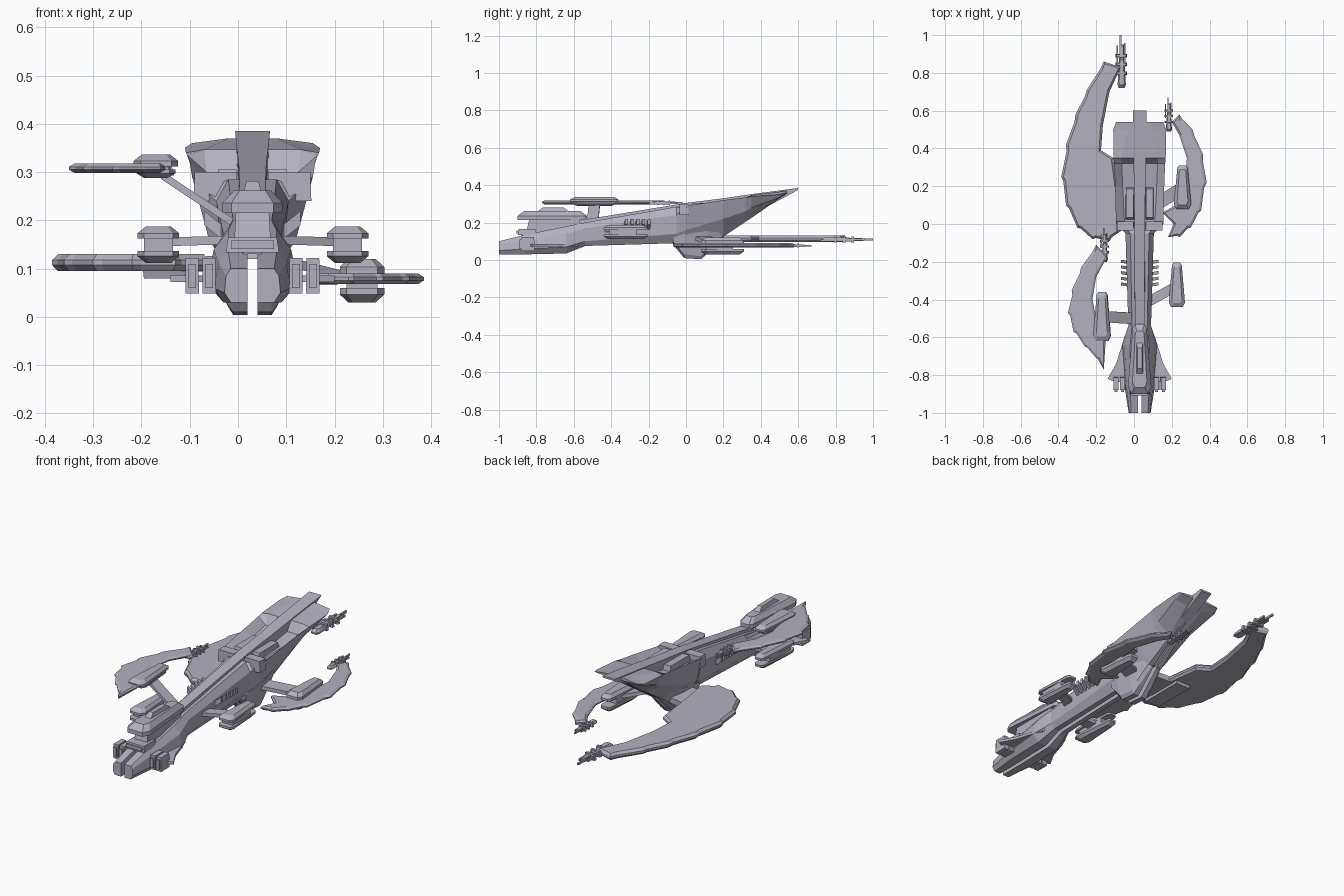
import bpy, bmesh
from mathutils import Vector

cube = bpy.data.objects.get("Cube")
if cube:
    bpy.data.objects.remove(cube, do_unlink=True)

MID = 0.03  # centre line of the hull

hull_grey = bpy.data.materials.new("lavender_grey")
hull_grey.use_nodes = True
GREY = (0.45, 0.44, 0.52, 1)
hull_grey.diffuse_color = GREY
hull_grey.node_tree.nodes["Principled BSDF"].inputs["Base Color"].default_value = GREY


def finish(name, bm):
    bmesh.ops.recalc_face_normals(bm, faces=bm.faces)
    mesh = bpy.data.meshes.new(name)
    bm.to_mesh(mesh)
    bm.free()
    mesh.materials.append(hull_grey)
    obj = bpy.data.objects.new(name, mesh)
    bpy.context.collection.objects.link(obj)
    return obj


def skin(name, rings):
    """Join rings of equal point count into a closed flat-shaded solid."""
    bm = bmesh.new()
    rows = [[bm.verts.new(p) for p in ring] for ring in rings]
    n = len(rows[0])
    for a, b in zip(rows, rows[1:]):
        for i in range(n):
            j = (i + 1) % n
            bm.faces.new((a[i], a[j], b[j], b[i]))
    bm.faces.new(rows[0])
    bm.faces.new(rows[-1])
    return finish(name, bm)


def half_loft(name, sections, gap=0.01):
    """Loft half sections along y, once for each side of the centre slot."""
    for side, label in ((1, "left"), (-1, "right")):
        rings = []
        for y, pts in sections:
            pts = [(gap, pts[0][1])] + list(pts) + [(gap, pts[-1][1])]
            rings.append([(MID + side * w, y, z) for w, z in pts])
        skin(f"{name}_{label}", rings)


def block(name, x, y, z, taper=1.0):
    """Box from (low, high) ranges; taper narrows its top."""
    cx, cy = sum(x) / 2, sum(y) / 2
    rings = []
    for height, k in ((z[0], 1), (z[1], taper)):
        rings.append([(cx + (u - cx) * k, cy + (v - cy) * k, height)
                      for u, v in ((x[0], y[0]), (x[1], y[0]), (x[1], y[1]), (x[0], y[1]))])
    return skin(name, rings)


def beam(name, start, end, width, height):
    """Straight strut between two points, its width measured along y."""
    rings = []
    for p in (start, end):
        rings.append([(p[0], p[1] + a * width / 2, p[2] + b * height / 2)
                      for a, b in ((-1, -1), (1, -1), (1, 1), (-1, 1))])
    return skin(name, rings)


def shell(name, x, y0, y1, z0, z1, half, flip=False):
    """Bevelled wedge shell, wide at the front and narrow at the back."""
    rings = []
    chamfer = [(z0, 1.0), (z0 + (z1 - z0) * 0.45, 1.0), (z1, 0.62)]
    if flip:
        chamfer = [(z0 + z1 - z, k) for z, k in chamfer]
    cy, length = (y0 + y1) / 2, (y1 - y0) / 2
    outline = [(-0.7, -1), (0.7, -1), (1, -0.8), (0.6, 0.9), (0.4, 1), (-0.4, 1), (-0.6, 0.9), (-1, -0.8)]
    for z, k in chamfer:
        rings.append([(x + u * half * k, cy + v * length * (0.5 + k / 2), z) for u, v in outline])
    return skin(name, rings)


def pod(name, x, y0, y1, z0, z1, half=0.043):
    """Engine pod: two shells around a narrower core."""
    third = (z1 - z0) / 3
    shell(name + "_lower_shell", x, y0, y1, z0, z0 + third, half, flip=True)
    block(name + "_core", (x - half * 0.7, x + half * 0.7), (y0 + 0.03, y1 - 0.06), (z0 + third, z1 - third))
    shell(name + "_upper_shell", x, y0, y1, z1 - third, z1, half)


def crescent(name, outer, inner, z0, z1):
    """Curved blade with a notched outer edge and bevelled rims."""
    centre = Vector(inner[len(inner) // 2])
    edge = []
    for a, b in zip(outer, outer[1:]):
        a, b = Vector(a), Vector(b)
        notch = a.lerp(b, 0.8)
        edge += [a, notch + (centre - notch).normalized() * 0.008]
    edge.append(Vector(outer[-1]))
    edge += [Vector(p) for p in inner]
    bm = bmesh.new()
    face = bm.faces.new([bm.verts.new((p.x, p.y, z0 * 0.65 + z1 * 0.35)) for p in edge])
    lift = bmesh.ops.extrude_face_region(bm, geom=[face])
    top = [g for g in lift["geom"] if isinstance(g, bmesh.types.BMFace)]
    for v in top[0].verts:
        v.co.z = z0 * 0.35 + z1 * 0.65
    bmesh.ops.recalc_face_normals(bm, faces=bm.faces)
    caps = [f for f in bm.faces if len(f.verts) > 4]
    bmesh.ops.inset_individual(bm, faces=caps, thickness=0.012)
    for f in caps:
        goal = z1 if f.calc_center_median().z > (z0 + z1) / 2 else z0
        for v in f.verts:
            v.co.z = goal
    bmesh.ops.triangulate(bm, faces=caps)
    return finish(name, bm)


def gun(name, x, y0, y1, z, size):
    """Blade-tip weapon: stepped body, crossed vanes and paired barrels."""
    span = y1 - y0
    shell(name + "_body", x, y0, y0 + span * 0.6, z - size * 0.5, z + size * 0.5, size)
    for i, t in enumerate((0.25, 0.42, 0.58)):
        y = y0 + span * t
        block(f"{name}_vane_{i}", (x - size * 1.5, x + size * 1.3), (y, y + span * 0.06),
              (z - size * 0.7, z + size * 0.7), 0.8)
    block(name + "_neck", (x - size * 0.5, x + size * 0.5), (y0 + span * 0.55, y0 + span * 0.82),
          (z - size * 0.4, z + size * 0.4), 0.8)
    for i, (offset, reach) in enumerate(((-0.3, 1.0), (0.7, 0.85), (-1.1, 0.8))):
        bx = x + offset * size
        block(f"{name}_barrel_{i}", (bx - size * 0.2, bx + size * 0.2),
              (y0 + span * 0.4, y0 + span * reach), (z - size * 0.25, z + size * 0.25))


# Main hull: prongs, head, waist and flaring stern
half_loft("hull", [
    (-1.0, [(.045, .03), (.058, .05), (.055, .085), (.045, .10)]),
    (-.86, [(.06, .03), (.08, .06), (.07, .11), (.05, .135)]),
    (-.64, [(.06, .035), (.095, .07), (.08, .14), (.05, .18)]),
    (-.54, [(.04, .075), (.06, .1), (.06, .17), (.04, .2)]),
    (-.05, [(.035, .09), (.065, .14), (.075, .24), (.05, .285)]),
    (0, [(.045, .09), (.09, .16), (.125, .29), (.08, .27)]),
    (.2, [(.04, .125), (.1, .22), (.13, .32), (.09, .28)]),
    (.32, [(.03, .205), (.1, .26), (.135, .335), (.095, .3)]),
    (.35, [(.03, .225), (.105, .28), (.138, .34), (.1, .347)]),
    (.5, [(.05, .33), (.12, .335), (.14, .35), (.06, .365)]),
    (.54, [(.05, .355), (.11, .357), (.125, .36), (.05, .37)]),
])

# Central spine
spine = []
for y, low, high, w_low, w_high in ((-.88, .13, .14, .02, .02), (-.55, .13, .215, .03, .025),
                                    (0, .13, .305, .03, .028), (.2, .135, .33, .03, .03),
                                    (.35, .24, .352, .03, .033), (.6, .375, .385, .03, .036)):
    spine.append([(MID - w_low, y, low), (MID + w_low, y, low),
                  (MID + w_high, y, high), (MID - w_high, y, high)])
skin("spine", spine)

# Keel under the middle
half_loft("keel", [
    (-.07, [(.035, .085), (.06, .1), (.06, .12)]),
    (-.01, [(.04, .01), (.055, .03), (.075, .14)]),
    (.08, [(.04, .004), (.05, .02), (.075, .15)]),
    (.12, [(.035, .04), (.05, .06), (.07, .16)]),
    (.2, [(.02, .12), (.04, .13), (.06, .18)]),
])

# Collar plates, deck boxes, ribs, head fins and nose launchers on both sides
for side, label in ((1, "left"), (-1, "right")):
    def span(a, b):
        return tuple(sorted((MID + side * a, MID + side * b)))
    block(f"collar_{label}", span(.03, .122), (-.035, .015), (.24, .3), 0.95)
    block(f"deck_box_{label}", span(.03, .075), (.02, .2), (.26, .305), 0.85)
    for i in range(5):
        y = -.325 + i * .03
        beam(f"rib_{label}_{i}", (MID + side * .05, y, .165), (MID + side * .1, y + .008, .205), .016, .03)
    fin = [(.07, -.58), (.1, -.66), (.125, -.74), (.17, -.82), (.12, -.84), (.06, -.82)]
    skin(f"head_fin_{label}", [[(MID + side * w, y, z) for w, y in fin] for z in (.072, .086)])
    for i, w in enumerate((.09, .125)):
        block(f"launcher_{label}_{i}", span(w - .014, w + .014), (-.88, -.81), (.048, .122), 0.95)
        block(f"launcher_muzzle_{label}_{i}", span(w - .008, w + .008), (-.89, -.88), (.06, .11))

# Command head on the bow
block("head_stalk", (MID - .04, MID + .04), (-.86, -.55), (.12, .225), 0.85)
shell("head_deck", MID, -.9, -.53, .215, .262, .062)
block("head_dome", (MID - .02, MID + .02), (-.8, -.62), (.255, .282), 0.6)
block("bow_slot", (MID - .055, MID + .055), (-.9, -.8), (.133, .165), 0.92)
block("bow_slot_lip", (MID - .045, MID + .045), (-.907, -.9), (.141, .158))

# Crescent blades
crescent("lower_right_blade",
         [(-.06, -.03), (-.13, -.09), (-.22, -.08), (-.3, -.02), (-.36, .1), (-.385, .25), (-.36, .42),
          (-.31, .58), (-.25, .71), (-.16, .86)],
         [(-.07, .83), (-.13, .7), (-.165, .52), (-.175, .39), (-.11, .35), (-.08, .12)], .095, .13)
crescent("upper_right_blade",
         [(-.16, -.77), (-.2, -.71), (-.26, -.65), (-.32, -.57), (-.35, -.47), (-.33, -.35),
          (-.28, -.23), (-.2, -.11)],
         [(-.14, -.17), (-.2, -.28), (-.22, -.4), (-.2, -.5), (-.15, -.62)], .298, .318)
crescent("left_blade",
         [(.18, -.07), (.24, -.07), (.3, -.02), (.355, .07), (.385, .22), (.365, .37), (.31, .5), (.24, .58)],
         [(.2, .54), (.24, .47), (.28, .35), (.27, .22), (.22, .1), (.15, .06), (.21, 0)], .068, .09)

# Weapons at the blade tips
gun("lower_right_gun", -.065, .72, 1.0, .11, .022)
gun("upper_right_gun", -.155, -.2, -.02, .305, .017)
gun("left_gun", .185, .49, .67, .077, .016)

# Engine pods and their struts
pod("left_pod", .227, -.44, -.205, .112, .187)
pod("right_pod", -.165, -.62, -.36, .112, .187)
pod("left_blade_pod", .257, .08, .31, .03, .12, .046)
shell("upper_blade_pod", -.17, -.62, -.36, .312, .337, .046)
shell("upper_blade_pod_base", -.17, -.6, -.38, .288, .305, .04, flip=True)
beam("left_pod_strut", (.06, -.42, .16), (.225, -.33, .155), .06, .018)
beam("right_pod_strut", (0, -.5, .16), (-.165, -.49, .155), .06, .018)
beam("upper_blade_strut", (-.01, -.5, .195), (-.16, -.49, .295), .06, .018)
beam("left_blade_strut", (.08, .08, .12), (.24, .18, .08), .08, .02)
beam("lower_right_blade_strut", (.0, .08, .115), (-.15, .1, .105), .16, .03)
block("lower_right_blade_mount", (-.195, -.11), (-.04, .2), (.08, .1), 1.05)
